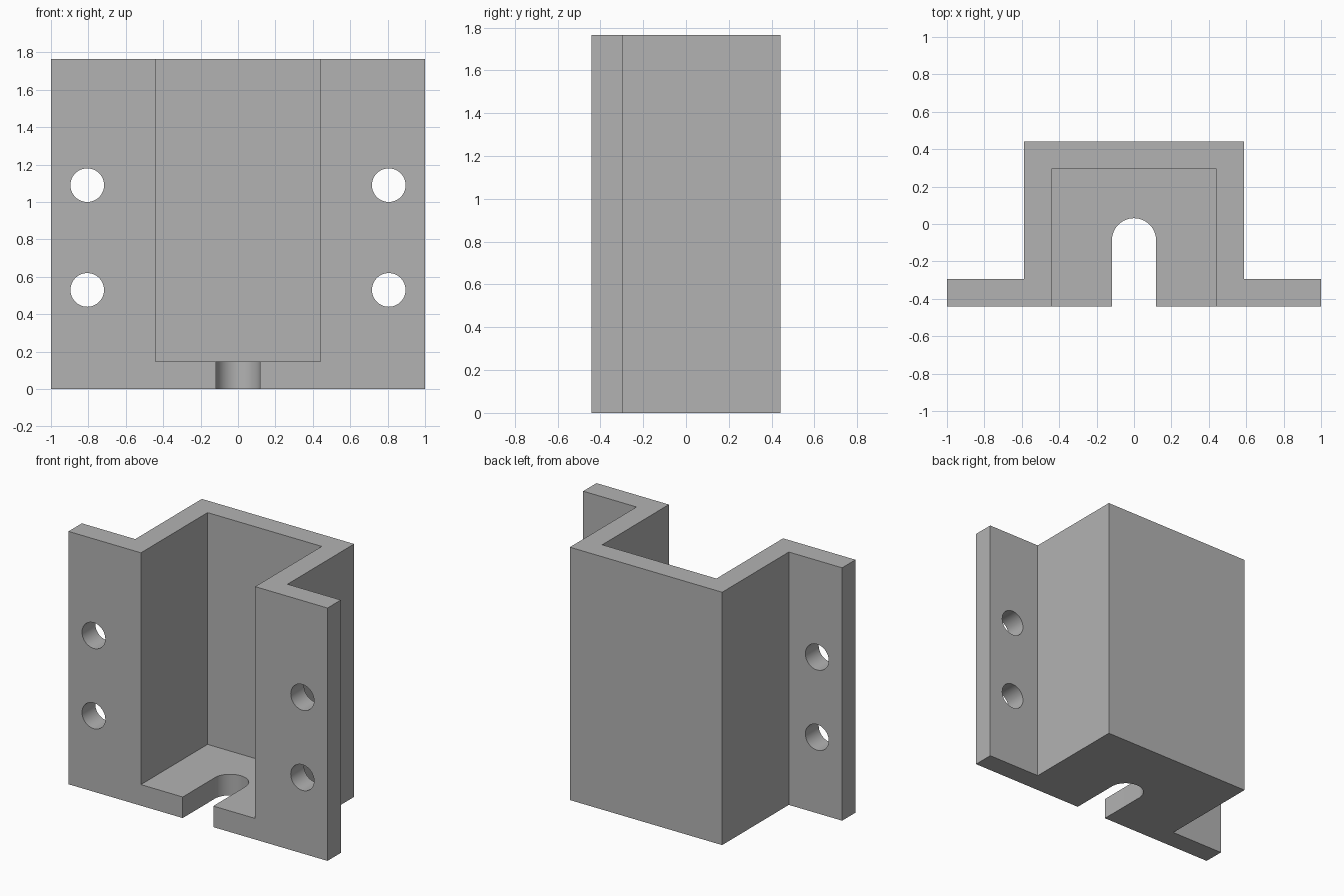
import bpy, bmesh
from math import pi, cos, sin
from mathutils import Matrix, Vector

if "Cube" in bpy.data.objects:
    bpy.data.objects.remove(bpy.data.objects["Cube"], do_unlink=True)

HEIGHT, WALL = 1.765, 0.147
FRONT, BACK = -0.441, 0.441
INNER = 0.441                # half width of the channel
OUTER = INNER + WALL
SLOT_R, SLOT_Y = 0.118, -0.087
HOLE_R, HOLE_X = 0.09, 0.806

grey = bpy.data.materials.new("plain grey")
grey.use_nodes = True
colour = (0.45, 0.45, 0.45, 1)
grey.diffuse_color = colour
grey.node_tree.nodes["Principled BSDF"].inputs["Base Color"].default_value = colour


def prism(name, outline, z0, z1, turn=Matrix()):
    """Extrude a flat outline from z0 to z1, then turn it into place."""
    bm = bmesh.new()
    face = bm.faces.new([bm.verts.new((x, y, z0)) for x, y in outline])
    top = bmesh.ops.extrude_face_region(bm, geom=[face])["geom"]
    bmesh.ops.translate(bm, vec=Vector((0, 0, z1 - z0)),
                        verts=[g for g in top if isinstance(g, bmesh.types.BMVert)])
    bmesh.ops.recalc_face_normals(bm, faces=bm.faces)
    bm.transform(turn)
    mesh = bpy.data.meshes.new(name)
    bm.to_mesh(mesh)
    bm.free()
    mesh.materials.append(grey)
    obj = bpy.data.objects.new(name, mesh)
    bpy.context.collection.objects.link(obj)
    return obj


def arc(cx, cy, r, start, end, steps):
    angles = [start + (end - start) * i / steps for i in range(steps + 1)]
    return [(cx + r * cos(a), cy + r * sin(a)) for a in angles]


# Hat-shaped block: channel box with a flange on each side
half = [(1, FRONT), (1, FRONT + WALL), (OUTER, FRONT + WALL), (OUTER, BACK)]
bracket = prism("mounting_bracket", half + [(-x, y) for x, y in reversed(half)], 0, HEIGHT)

# Open channel above the floor
cavity = [(-INNER, -1), (INNER, -1), (INNER, BACK - WALL), (-INNER, BACK - WALL)]
cutters = [prism("channel_cutter", cavity, WALL, HEIGHT + 1)]

# Round-ended slot in the floor
slot = [(-SLOT_R, -1), (SLOT_R, -1)] + arc(0, SLOT_Y, SLOT_R, 0, pi, 32)
cutters.append(prism("slot_cutter", slot, -1, WALL + 0.1))

# Screw holes through the flanges
lay_down = Matrix.Rotation(pi / 2, 4, "X")
for x in (-HOLE_X, HOLE_X):
    for z in (0.53, 1.09):
        circle = arc(x, z, HOLE_R, 0, 2 * pi, 48)[:-1]
        cutters.append(prism("hole_cutter", circle, 0.1, 0.6, lay_down))

bpy.context.view_layer.objects.active = bracket
bracket.select_set(True)
for cutter in cutters:
    cut = bracket.modifiers.new(cutter.name, "BOOLEAN")
    cut.operation = "DIFFERENCE"
    cut.solver = "EXACT"
    cut.object = cutter
    bpy.ops.object.modifier_apply(modifier=cut.name)
    bpy.data.objects.remove(cutter, do_unlink=True)

bpy.ops.object.shade_smooth_by_angle()
